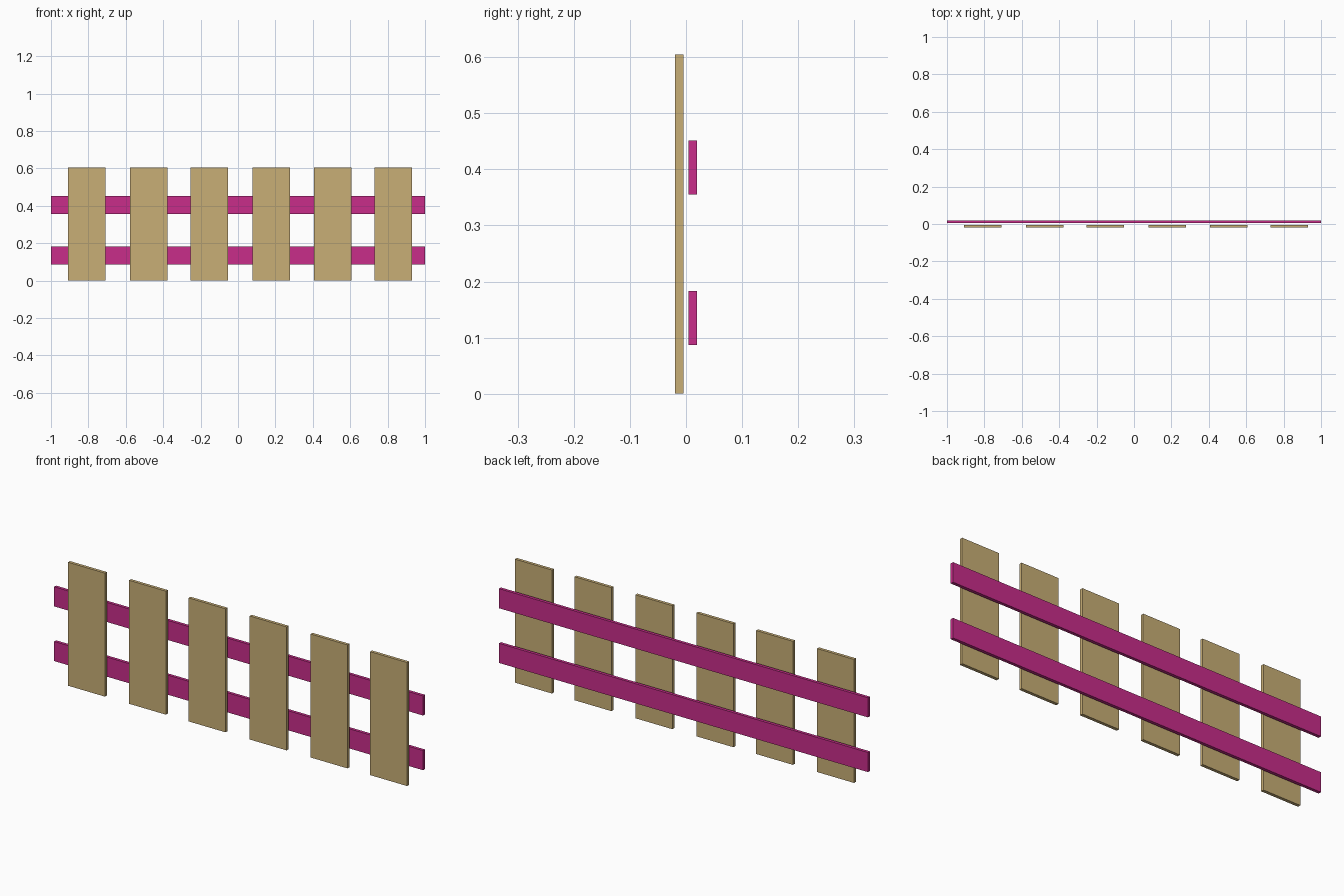
import bpy

cube = bpy.data.objects.get("Cube")
if cube:
    bpy.data.objects.remove(cube, do_unlink=True)


def make_material(name, color):
    mat = bpy.data.materials.new(name)
    mat.use_nodes = True
    mat.diffuse_color = color
    mat.node_tree.nodes["Principled BSDF"].inputs["Base Color"].default_value = color
    return mat


def add_board(name, center, size, mat):
    bpy.ops.mesh.primitive_cube_add(size=1, location=center)
    obj = bpy.context.object
    obj.name = name
    obj.scale = size
    bpy.ops.object.transform_apply(location=False, rotation=False, scale=True)
    obj.data.materials.append(mat)
    return obj


tan = make_material("tan wood", (0.58, 0.425, 0.182, 1))
pink = make_material("magenta paint", (0.58, 0.026, 0.255, 1))

THICK = 0.015
OFFSET = 0.012
HEIGHT = 0.605

# Upright pickets at the front, slightly unevenly spaced
for i, x in enumerate((-0.808, -0.477, -0.154, 0.177, 0.507, 0.83)):
    add_board(f"picket_{i + 1}", (x, -OFFSET, HEIGHT / 2), (0.2, THICK, HEIGHT), tan)

# Long horizontal rails behind the pickets
for name, z in (("lower_rail", 0.135), ("upper_rail", 0.403)):
    add_board(name, (0, OFFSET, z), (2, THICK, 0.096), pink)
